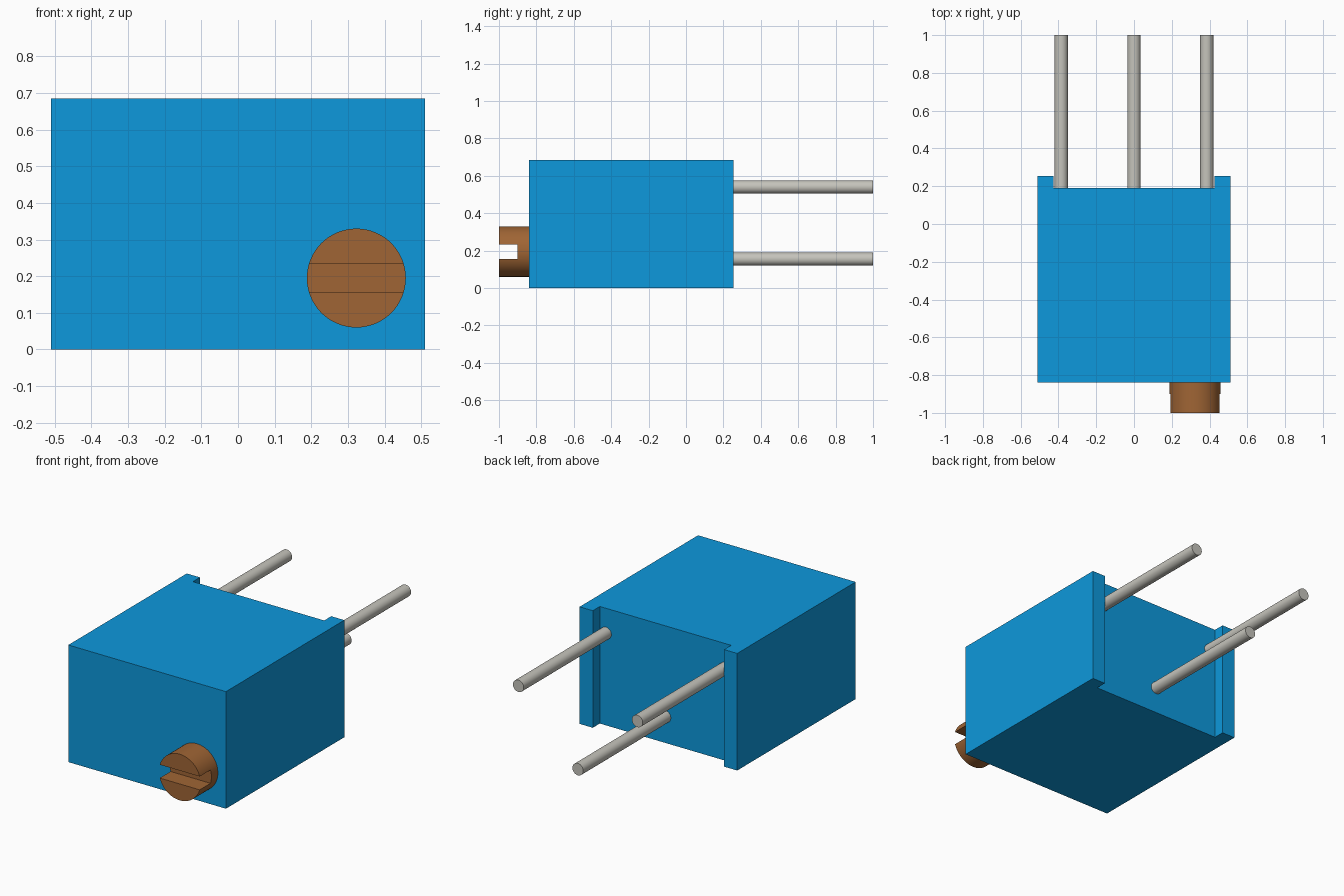
import bpy, bmesh
from math import radians

if "Cube" in bpy.data.objects:
    bpy.data.objects.remove(bpy.data.objects["Cube"])


def material(name, color):
    m = bpy.data.materials.new(name)
    m.diffuse_color = (*color, 1)
    m.use_nodes = True
    m.node_tree.nodes["Principled BSDF"].inputs["Base Color"].default_value = m.diffuse_color
    return m


blue = material("blue_plastic", (0.004, 0.315, 0.716))
brass = material("brass", (0.35, 0.13, 0.035))
metal = material("tinned_metal", (0.56, 0.55, 0.50))


def extrude_outline(name, outline, height, mat):
    """Raise a plan outline from z = 0."""
    bm = bmesh.new()
    face = bm.faces.new([bm.verts.new((x, y, 0)) for x, y in outline])
    top = bmesh.ops.extrude_face_region(bm, geom=[face])["geom"]
    verts = [v for v in top if isinstance(v, bmesh.types.BMVert)]
    bmesh.ops.translate(bm, verts=verts, vec=(0, 0, height))
    bmesh.ops.recalc_face_normals(bm, faces=bm.faces)
    mesh = bpy.data.meshes.new(name)
    bm.to_mesh(mesh)
    bm.free()
    mesh.materials.append(mat)
    obj = bpy.data.objects.new(name, mesh)
    bpy.context.collection.objects.link(obj)
    return obj


def rod(name, x, z, radius, y0, y1, mat, sides):
    """Cylinder running along y."""
    bpy.ops.mesh.primitive_cylinder_add(
        vertices=sides, radius=radius, depth=y1 - y0,
        location=(x, (y0 + y1) / 2, z), rotation=(radians(90), 0, 0))
    obj = bpy.context.object
    obj.name = name
    obj.data.materials.append(mat)
    return obj


# Housing with a shallow channel between two standoff ribs at the back
half = [(0.51, -0.84), (0.51, 0.255), (0.425, 0.255), (0.425, 0.19)]
extrude_outline("housing", half + [(-x, y) for x, y in reversed(half)], 0.685, blue)

# Three pins in a triangle
for name, x, z in (("left_pin", -0.385, 0.54), ("middle_pin", 0, 0.155),
                   ("right_pin", 0.385, 0.54)):
    rod(name, x, z, 0.035, 0.19, 1.0, metal, 32)
    bpy.ops.object.shade_smooth_by_angle(angle=radians(30))

# Adjustment screw with a driver slot
screw = rod("adjustment_screw", 0.323, 0.195, 0.135, -1.0, -0.84, brass, 64)
bpy.ops.mesh.primitive_cube_add(size=1, location=(0.323, -1.0, 0.195))
cutter = bpy.context.object
cutter.name = "slot_cutter"
cutter.scale = (0.4, 0.2, 0.078)
cutter.hide_render = True
slot = screw.modifiers.new("slot", "BOOLEAN")
slot.operation = "DIFFERENCE"
slot.solver = "EXACT"
slot.object = cutter
bpy.ops.object.select_all(action="DESELECT")
screw.select_set(True)
bpy.context.view_layer.objects.active = screw
bpy.ops.object.modifier_apply(modifier="slot")
bpy.data.objects.remove(cutter, do_unlink=True)
bpy.ops.object.shade_smooth_by_angle(angle=radians(30))
